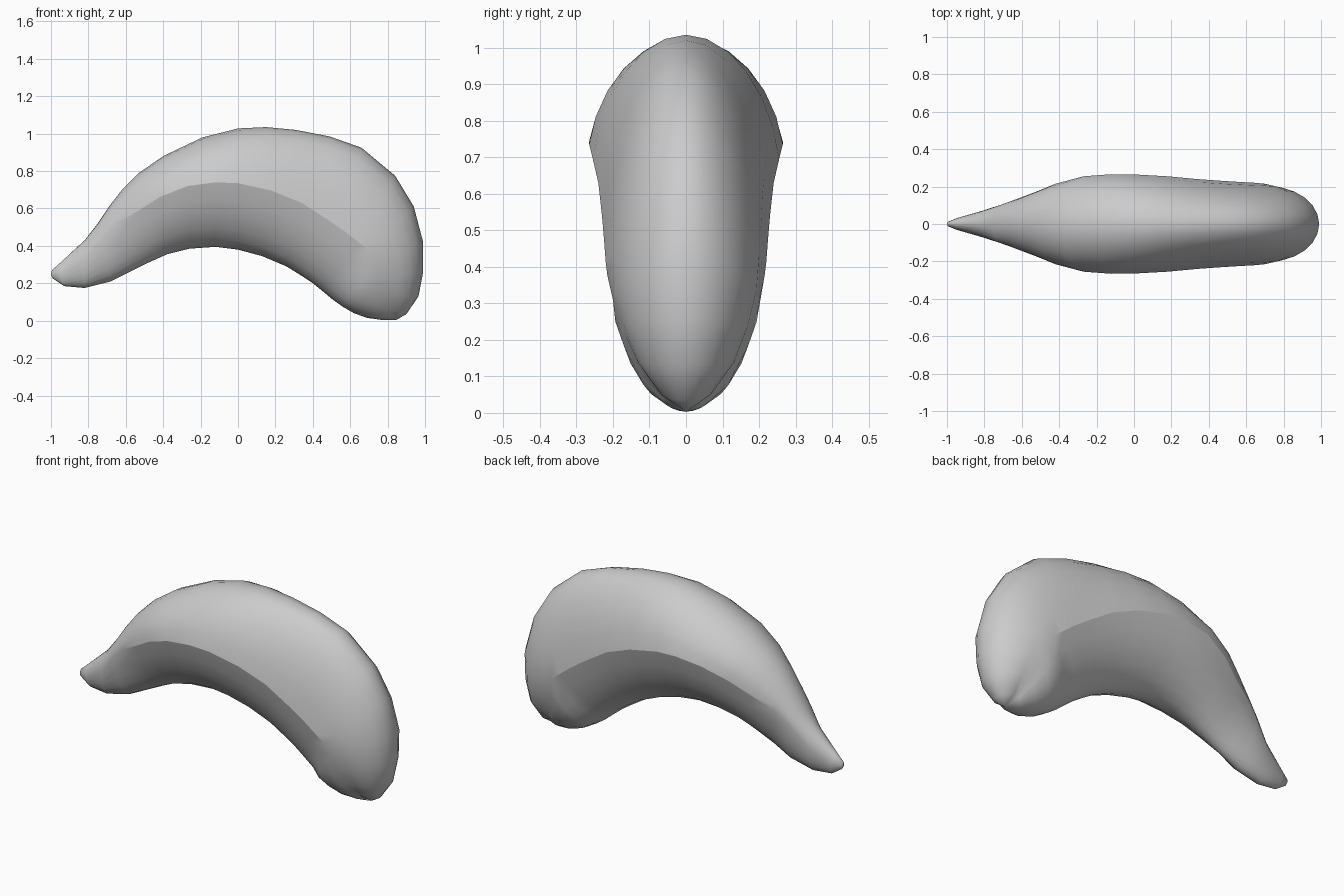
import bpy
import bmesh
import math
from mathutils import Vector

cube = bpy.data.objects.get("Cube")
if cube:
    bpy.data.objects.remove(cube, do_unlink=True)

# One plain material for the whole body
grey = bpy.data.materials.new("plain grey")
grey.use_nodes = True
colour = (0.6, 0.6, 0.6, 1.0)
grey.diffuse_color = colour
grey.node_tree.nodes["Principled BSDF"].inputs["Base Color"].default_value = colour

# Stations along the bend: outer x z, inner x z, side ridge x z, half width
stations = [
    (-.995, .27, -.99, .225, -.995, .245, .012),
    (-.95, .31, -.93, .185, -.945, .25, .032),
    (-.82, .43, -.82, .175, -.82, .33, .068),
    (-.75, .52, -.68, .21, -.72, .45, .1),
    (-.69, .61, -.58, .26, -.65, .52, .125),
    (-.62, .7, -.48, .31, -.53, .59, .17),
    (-.53, .79, -.38, .355, -.42, .66, .215),
    (-.4, .88, -.26, .385, -.27, .72, .255),
    (-.19, .98, -.12, .395, -.12, .74, .266),
    (0, 1.028, 0, .38, 0, .735, .265),
    (.15, 1.035, .13, .345, .18, .695, .255),
    (.31, 1.02, .26, .29, .34, .63, .24),
    (.49, .985, .34, .24, .48, .54, .23),
    (.66, .925, .4, .2, .58, .47, .224),
    (.84, .775, .45, .16, .65, .415, .22),
    (.94, .61, .51, .11, .7, .375, .215),
    (.99, .42, .56, .075, .725, .31, .2),
    (.99, .26, .62, .04, .755, .23, .175),
    (.965, .13, .69, .015, .79, .14, .135),
    (.9, .035, .77, .004, .82, .055, .07),
]
RIDGE_FIRST, RIDGE_LAST = 4, 15
STEPS = 6


def half_section(ridge, edge, width, side, flatten):
    """Points from the side ridge up to, but not including, the centre edge."""
    points = []
    for step in range(STEPS):
        angle = step / STEPS * math.pi / 2
        t = math.sin(angle)
        y = width * ((1 - flatten) * math.cos(angle) + flatten * (1 - t))
        p = ridge.lerp(edge, t)
        points.append((p.x, side * y, p.y))
    return points


def section(station, ridged):
    """Closed ring: right ridge, outer edge, left ridge, inner edge."""
    outer, inner, ridge = (Vector(station[i:i + 2]) for i in range(0, 6, 2))
    width = station[6]
    up, down = (.15, .3) if ridged else (0, 0)
    front_up = half_section(ridge, outer, width, -1, up)
    back_up = half_section(ridge, outer, width, 1, up)
    front_down = half_section(ridge, inner, width, -1, down)
    back_down = half_section(ridge, inner, width, 1, down)
    return (front_up + [(outer.x, 0, outer.y)] + back_up[::-1]
            + back_down[1:] + [(inner.x, 0, inner.y)] + front_down[:0:-1])


# Loft the curved body through its sections
bm = bmesh.new()
rings = []
for index, station in enumerate(stations):
    ridged = RIDGE_FIRST <= index <= RIDGE_LAST
    rings.append([bm.verts.new(p) for p in section(station, ridged)])
count = len(rings[0])
for a, b in zip(rings, rings[1:]):
    for i in range(count):
        j = (i + 1) % count
        bm.faces.new((a[i], a[j], b[j], b[i]))

# Rounded closing points at the narrow and the broad end
for ring, tip in ((rings[0], (-1, 0, .245)), (rings[-1], (.845, 0, .003))):
    point = bm.verts.new(tip)
    for i in range(count):
        bm.faces.new((ring[i], ring[(i + 1) % count], point))
bmesh.ops.recalc_face_normals(bm, faces=bm.faces)
for face in bm.faces:
    face.smooth = True

# Sharp ridge along both flanks
for k in range(RIDGE_FIRST, RIDGE_LAST):
    for i in (0, 2 * STEPS):
        bm.edges.get((rings[k][i], rings[k + 1][i])).smooth = False

mesh = bpy.data.meshes.new("curved_body")
bm.to_mesh(mesh)
bm.free()
mesh.materials.append(grey)
body = bpy.data.objects.new("curved_body", mesh)
bpy.context.scene.collection.objects.link(body)
